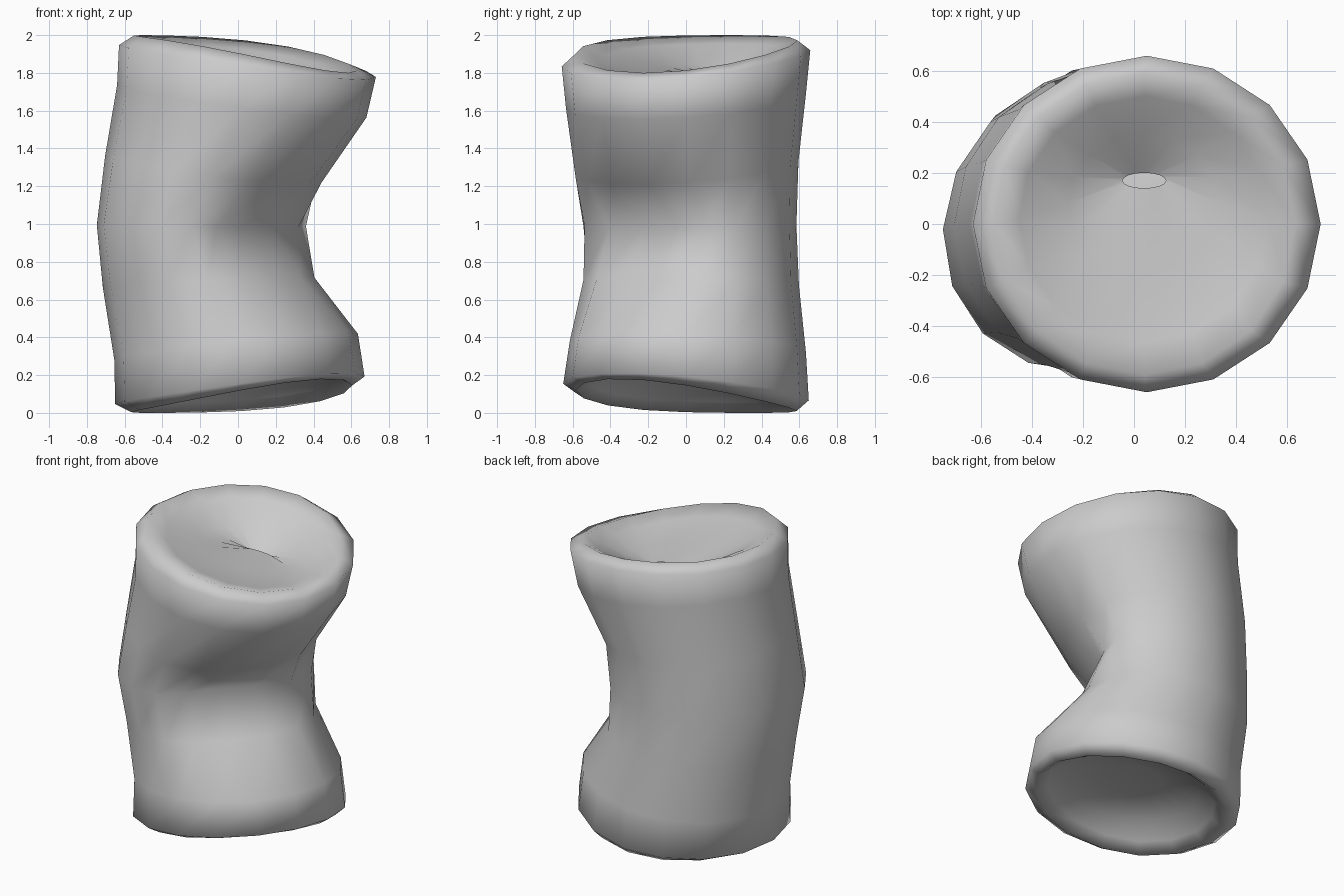
import bpy, bmesh, math

SIDES = 16

# Rings from the middle of the underside, up the wall and over the rim to the top opening:
# centre x, centre y, radius x, radius y, height, tilt, tilt direction (deg), saddle, dent
RINGS = [
    # recessed underside
    (0.02, 0.02, 0.180, 0.180, 0.225, 0.020, -38, 0.00, 0.00),
    (0.02, 0.00, 0.410, 0.410, 0.195, 0.050, -38, 0.00, 0.00),
    (0.02, 0.00, 0.510, 0.510, 0.12, 0.080, -38, 0.015, 0.00),
    # outer wall, kinked in the middle
    (0.02, 0.00, 0.585, 0.585, 0.07, 0.090, -38, 0.020, 0.00),
    (0.01, 0.00, 0.660, 0.650, 0.115, 0.085, -31, 0.010, 0.00),
    (-0.01, 0.01, 0.645, 0.625, 0.35, 0.075, -25, 0.00, 0.00),
    (-0.14, 0.02, 0.570, 0.570, 0.69, 0.030, -30, 0.00, 0.09),
    (-0.165, 0.00, 0.565, 0.560, 0.99, -0.005, -30, 0.00, 0.28),
    (-0.12, 0.00, 0.580, 0.590, 1.29, -0.080, -30, 0.00, 0.06),
    (0.02, 0.00, 0.660, 0.635, 1.65, -0.095, -25, 0.00, 0.00),
    (0.05, 0.00, 0.680, 0.658, 1.87, -0.095, -27, -0.012, 0.00),
    # rim and sunken top
    (0.04, 0.00, 0.590, 0.590, 1.92, -0.100, -22, -0.020, 0.00),
    (0.04, 0.02, 0.490, 0.480, 1.88, -0.090, -22, -0.015, 0.00),
    (0.04, 0.08, 0.300, 0.270, 1.81, -0.045, -15, -0.010, 0.00),
    (0.04, 0.17, 0.085, 0.030, 1.75, -0.025, 90, 0.00, 0.00),
]


def add_ring(bm, cx, cy, rx, ry, z, tilt, direction, saddle, dent):
    push = math.radians(-40)
    ring = []
    for i in range(SIDES):
        a = 2 * math.pi * i / SIDES
        t = a - math.radians(direction)
        d = dent * max(0, math.cos(a - push)) ** 3    # pushed in
        s = 0.15 * dent * math.sin(a - push)          # squeezed out sideways
        ring.append(bm.verts.new((
            cx + rx * math.cos(a) - d * math.cos(push) - s * math.sin(push),
            cy + ry * math.sin(a) - d * math.sin(push) + s * math.cos(push),
            z + tilt * math.cos(t) + saddle * math.cos(2 * t))))
    return ring


# Crumpled hollow can, closed below, small opening on top
bm = bmesh.new()
rings = [add_ring(bm, *r) for r in RINGS]
for low, high in zip(rings, rings[1:]):
    for i in range(SIDES):
        j = (i + 1) % SIDES
        bm.faces.new((low[i], low[j], high[j], high[i]))
bm.faces.new(list(reversed(rings[0])))
for face in bm.faces:
    face.smooth = True
bmesh.ops.recalc_face_normals(bm, faces=bm.faces)
mesh = bpy.data.meshes.new("crumpled_can")
bm.to_mesh(mesh)
bm.free()
can = bpy.data.objects.new("crumpled_can", mesh)
bpy.context.collection.objects.link(can)
